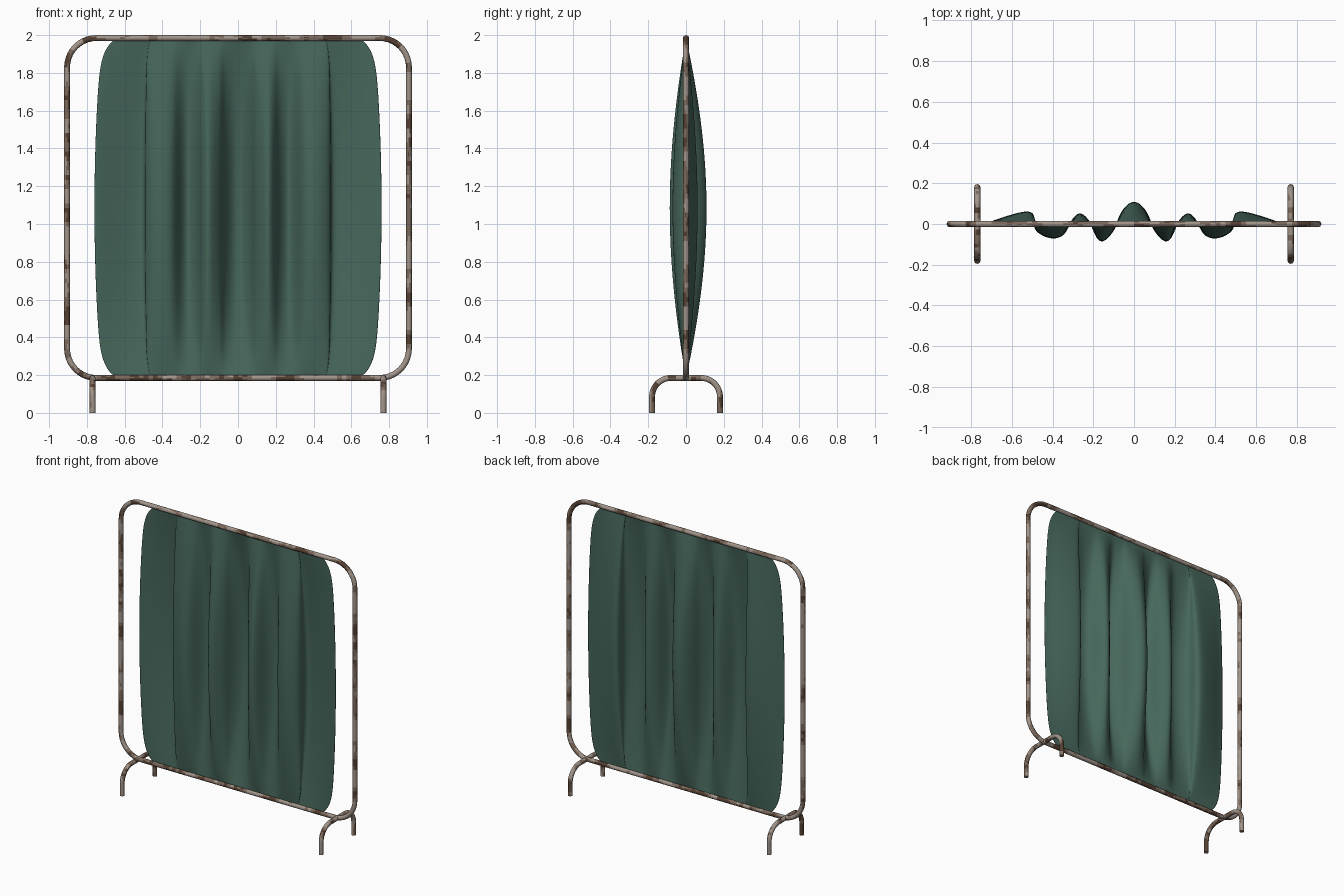
import bpy, bmesh, math
from mathutils import Vector, noise

if "Cube" in bpy.data.objects:
    bpy.data.objects.remove(bpy.data.objects["Cube"])


def material(name, rgb):
    m = bpy.data.materials.new(name)
    m.diffuse_color = (*rgb, 1)
    m.use_nodes = True
    m.node_tree.nodes["Principled BSDF"].inputs["Base Color"].default_value = m.diffuse_color
    return m


GREEN = material("green cloth", (0.062, 0.135, 0.105))
METAL = [material("pale worn metal", (0.36, 0.30, 0.255)),
         material("brown tarnish", (0.20, 0.14, 0.105)),
         material("dark rust", (0.09, 0.05, 0.032))]
R = 0.0155  # tube radius


def add_object(name, bm, mats):
    me = bpy.data.meshes.new(name)
    bm.normal_update()
    bm.to_mesh(me)
    bm.free()
    for m in mats:
        me.materials.append(m)
    for p in me.polygons:
        p.use_smooth = True
    ob = bpy.data.objects.new(name, me)
    bpy.context.collection.objects.link(ob)
    return ob


def arc(cx, cz, r, a0, n=10):
    """Quarter turn going clockwise from angle a0 (degrees)."""
    return [Vector((cx + r * math.cos(math.radians(a0 - 90 * i / n)),
                    cz + r * math.sin(math.radians(a0 - 90 * i / n)))) for i in range(n + 1)]


def tube(name, path2d, to3d, normal, closed):
    """Round tube along a flat path, with rust patches chosen by noise."""
    pts = []
    pairs = list(zip(path2d, path2d[1:] + path2d[:1]))
    for a, b in pairs if closed else pairs[:-1]:
        n = max(1, round((b - a).length / 0.025))
        pts += [a.lerp(b, i / n) for i in range(n)]
    if not closed:
        pts.append(path2d[-1])
    pts = [Vector(to3d(*p)) for p in pts]
    count, sides = len(pts), 16
    bm = bmesh.new()
    rings = []
    for i, p in enumerate(pts):
        nxt = pts[(i + 1) % count] if closed else pts[min(i + 1, count - 1)]
        prv = pts[i - 1] if closed else pts[max(i - 1, 0)]
        side = (nxt - prv).normalized().cross(normal)
        rings.append([bm.verts.new(p + R * (normal * math.cos(a) + side * math.sin(a)))
                      for a in (math.tau * k / sides for k in range(sides))])
    for i in range(count if closed else count - 1):
        a, b = rings[i], rings[(i + 1) % count]
        for k in range(sides):
            bm.faces.new((a[k], a[(k + 1) % sides], b[(k + 1) % sides], b[k]))
    if not closed:
        bm.faces.new(rings[0])
        bm.faces.new(rings[-1])
    bmesh.ops.recalc_face_normals(bm, faces=bm.faces)
    for f in bm.faces:
        c = f.calc_center_median()
        v = noise.noise(Vector((c.x * 9 + 3, c.y * 22, c.z * 9 + 1))) + 0.4 * noise.noise(c * 45)
        f.material_index = 0 if v < 0.0 else 1 if v < 0.3 else 2
    ob = add_object(name, bm, METAL)
    for f in ob.data.polygons:
        f.use_smooth = len(f.vertices) == 4
    return ob


# Rounded rectangular frame
X, Z0, Z1, C = 0.905, 0.185, 1.9845, 0.155
loop = (arc(-X + C, Z1 - C, C, 180) + arc(X - C, Z1 - C, C, 90)
        + arc(X - C, Z0 + C, C, 0) + arc(-X + C, Z0 + C, C, -90))
tube("frame", loop, lambda u, v: (u, 0, v), Vector((0, 1, 0)), True)

# Arched feet
for label, x in (("left_foot", -0.77), ("right_foot", 0.77)):
    hoop = ([Vector((-0.18, 0))] + arc(-0.08, 0.085, 0.1, 180)
            + arc(0.08, 0.085, 0.1, 90) + [Vector((0.18, 0))])
    tube(label, hoop, lambda u, v, x=x: (x, u, v), Vector((1, 0, 0)), False)

# Draped cloth: fold profile (x, depth) for one half, mirrored, flattening to top and bottom
HALF = [(0, .118), (.045, .088), (.078, .03), (.09, -.02), (.12, -.06), (.16, -.098),
        (.19, -.06), (.21, 0), (.235, .035), (.268, .06), (.3, .03), (.325, -.02),
        (.35, -.065), (.41, -.076), (.475, -.045), (.495, -.01), (.487, .045), (.515, .066),
        (.58, .052), (.66, .028), (.72, .004), (.76, -.005)]
profile = [(-x, y) for x, y in reversed(HALF[1:])] + HALF
ROWS = 20
bm = bmesh.new()
grid = []
for i in range(ROWS + 1):
    d = -math.cos(math.pi * i / ROWS)
    half = 0.76 - 0.038 * d * d - 0.06 * abs(d) ** 16
    depth = max(0, math.cos(d * math.pi / 2)) ** 0.9
    grid.append([bm.verts.new((x * (1 - (1 - half / 0.76) * (abs(x) / 0.76) ** 2),
                               y * depth, 1.085 + 0.886 * d)) for x, y in profile])
for a, b in zip(grid, grid[1:]):
    for k in range(len(profile) - 1):
        bm.faces.new((a[k], a[k + 1], b[k + 1], b[k]))
cloth = add_object("cloth_screen", bm, [GREEN])
sub = cloth.modifiers.new("smooth folds", 'SUBSURF')
sub.levels = sub.render_levels = 2
thick = cloth.modifiers.new("cloth thickness", 'SOLIDIFY')
thick.thickness = 0.003
thick.offset = 0
